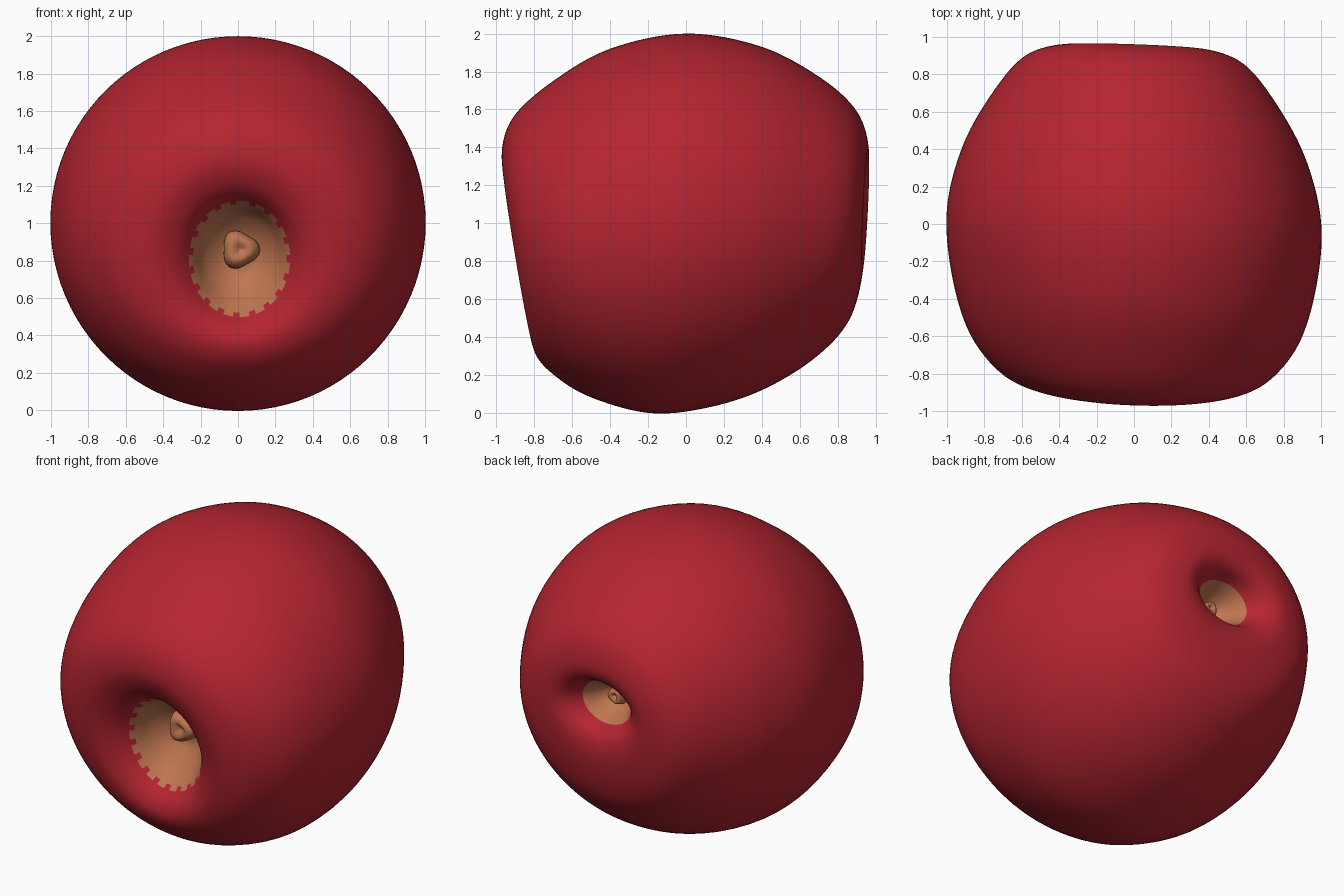
import bpy, bmesh, math
from mathutils import Vector

if "Cube" in bpy.data.objects:
    bpy.data.objects.remove(bpy.data.objects["Cube"])

def material(name, rgb):
    m = bpy.data.materials.new(name)
    m.diffuse_color = (*rgb, 1)
    m.use_nodes = True
    m.node_tree.nodes["Principled BSDF"].inputs["Base Color"].default_value = m.diffuse_color
    return m

RED = material("red skin", (0.46, 0.018, 0.030))
TAN = material("tan hollow", (0.52, 0.18, 0.08))

# Rings from front hollow to back hollow: top y, top z, bottom y, bottom z, half width
RINGS = [
    (-0.55, 0.86, -0.55, 0.82, 0.015), (-0.57, 0.95, -0.54, 0.73, 0.10),
    (-0.66, 1.05, -0.61, 0.62, 0.19), (-0.79, 1.11, -0.72, 0.51, 0.26),
    (-0.91, 1.20, -0.79, 0.43, 0.36), (-0.97, 1.36, -0.80, 0.33, 0.51),
    (-0.91, 1.56, -0.72, 0.22, 0.71), (-0.70, 1.75, -0.52, 0.09, 0.88),
    (-0.40, 1.92, -0.20, 0.00, 0.975), (0.00, 2.00, 0.10, 0.025, 1.00),
    (0.40, 1.93, 0.40, 0.12, 0.91), (0.72, 1.76, 0.68, 0.29, 0.74),
    (0.90, 1.59, 0.86, 0.49, 0.58), (0.96, 1.41, 0.93, 0.75, 0.39),
    (0.93, 1.30, 0.91, 0.91, 0.27), (0.83, 1.25, 0.82, 0.97, 0.18),
    (0.70, 1.19, 0.70, 1.03, 0.10), (0.63, 1.13, 0.63, 1.09, 0.015)]
SEG, SUB = 96, 8

def spline(pts, i, t):
    # Catmull-Rom between ring i and ring i + 1
    a, b, c, d = (pts[min(max(k, 0), len(pts) - 1)] for k in (i - 1, i, i + 1, i + 2))
    return [0.5 * (2*q + (r - p)*t + (2*p - 5*q + 4*r - s)*t*t + (3*q - p - 3*r + s)*t**3)
            for p, q, r, s in zip(a, b, c, d)]

def loft(name, rings, seg, point, mats, colour):
    bm = bmesh.new()
    loops = [[bm.verts.new(point(r, 2 * math.pi * k / seg)) for k in range(seg)] for r in rings]
    for j in range(len(loops) - 1):
        for k in range(seg):
            n = (k + 1) % seg
            f = bm.faces.new((loops[j][k], loops[j][n], loops[j+1][n], loops[j+1][k]))
            f.material_index = colour(j, k)
            f.smooth = True
    bm.faces.new(loops[0])
    bm.faces.new(loops[-1])
    for f in bm.faces:
        if len(f.verts) > 4:
            f.material_index = colour(0, 0)
    bmesh.ops.recalc_face_normals(bm, faces=bm.faces)
    me = bpy.data.meshes.new(name)
    bm.to_mesh(me)
    bm.free()
    for m in mats:
        me.materials.append(m)
    ob = bpy.data.objects.new(name, me)
    bpy.context.collection.objects.link(ob)
    return ob

# Fruit body, both hollows included
def body_point(r, a):
    yt, zt, yb, zb, w = r
    c = math.cos(a)
    x = w * math.sin(a)
    shift = 0.025 if (yt + yb) < -1 and w < 0.4 else 0
    shift *= max(0, 1 - w / 0.4)
    return Vector((x + shift, (yt + yb)/2 + c*(yt - yb)/2 - 0.035*x, (zt + zb)/2 + c*(zt - zb)/2))

rings = [spline(RINGS, i, s / SUB) for i in range(len(RINGS) - 1) for s in range(SUB)]
rings.append(RINGS[-1])

def body_colour(j, k):
    # jagged edge on the front hollow, plain edge on the back one
    front = 3 * SUB + (1 if k % 5 < 3 else -1)
    return 1 if j < front or j >= 15 * SUB else 0

loft("fruit_body", rings, SEG, body_point, (RED, TAN), body_colour)

# Shrivelled knobs at the bottom of each hollow
def knob(name, y, z, out, radius):
    prof = [(-0.04, 1.0), (0.03, 0.95), (0.07, 0.75), (0.085, 0.45), (0.06, 0.2), (0.055, 0.03)]
    def point(r, a):
        rad = radius * r[1] * (1 + 0.12 * math.cos(3 * a))
        return Vector((0.01 + rad * math.cos(a), y + out * r[0], z + rad * math.sin(a)))
    loft(name, prof, 24, point, (TAN,), lambda j, k: 0)

knob("front_knob", -0.56, 0.86, -1, 0.10)
knob("back_knob", 0.66, 1.11, 1, 0.06)
